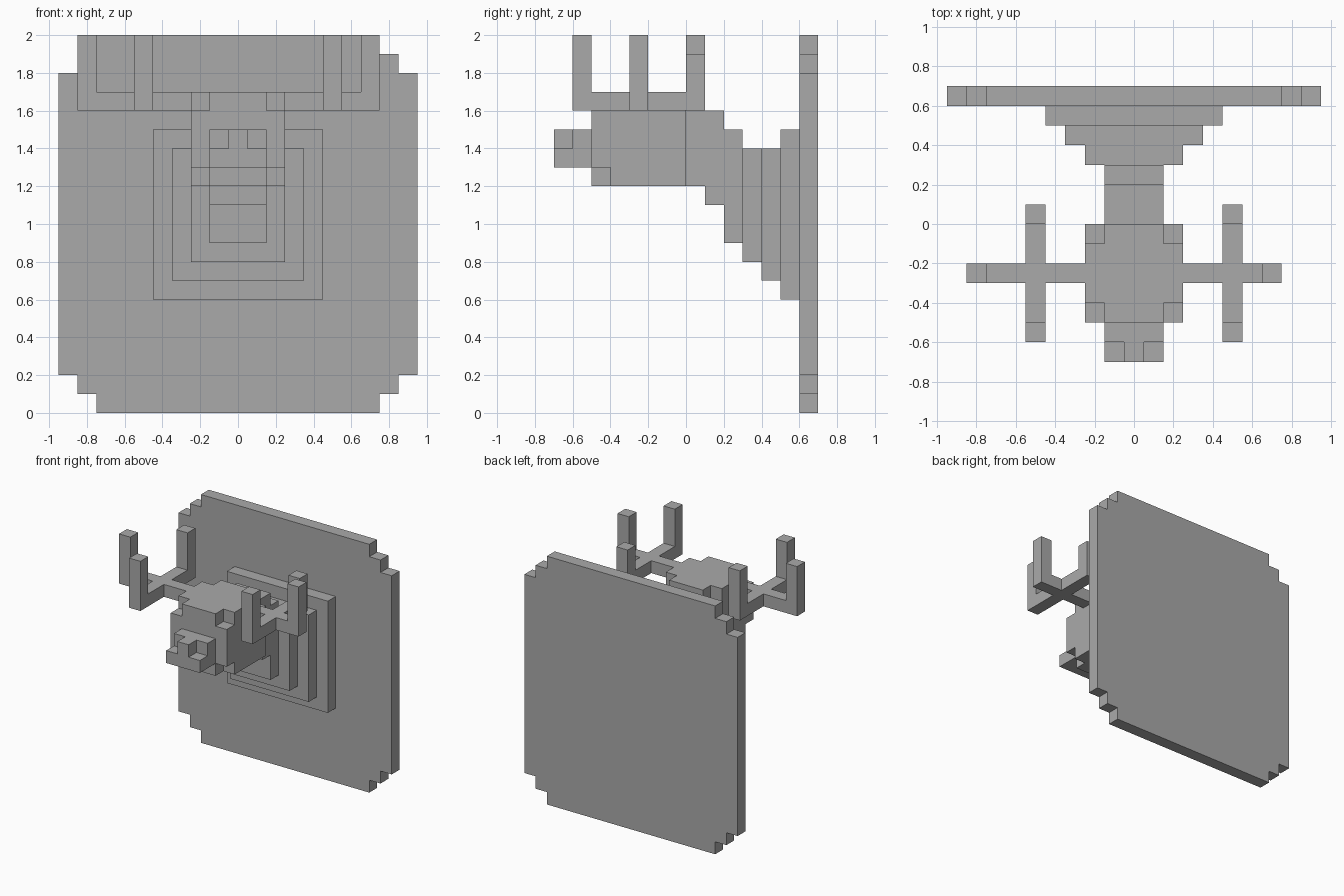
import bpy
import bmesh
from mathutils import Vector

default = bpy.data.objects.get("Cube")
if default:
    bpy.data.objects.remove(default, do_unlink=True)

grey = bpy.data.materials.new("grey")
COLOUR = (0.4, 0.4, 0.4, 1)
grey.use_nodes = True
grey.diffuse_color = COLOUR
grey.node_tree.nodes["Principled BSDF"].inputs["Base Color"].default_value = COLOUR


def blocks(name, boxes):
    """One object from boxes given as x, y and z ranges."""
    bm = bmesh.new()
    for ranges in boxes:
        low = Vector([r[0] for r in ranges])
        high = Vector([r[1] for r in ranges])
        for v in bmesh.ops.create_cube(bm, size=1)["verts"]:
            v.co = (low + high) / 2 + v.co * (high - low)
    mesh = bpy.data.meshes.new(name)
    bm.to_mesh(mesh)
    bm.free()
    mesh.materials.append(grey)
    obj = bpy.data.objects.new(name, mesh)
    bpy.context.collection.objects.link(obj)
    return obj


def wide(half):
    return (-half, half)


def stepped_plate(name, rows, y):
    """Upright plate with stair-stepped corners; rows are (z, half width)."""
    outline = []
    for (z0, w), (z1, _) in zip(rows, rows[1:]):
        outline += [(w, z0), (w, z1)]
    outline += [(-x, z) for x, z in reversed(outline)]
    bm = bmesh.new()
    face = bm.faces.new([bm.verts.new((x, y[0], z)) for x, z in outline])
    moved = bmesh.ops.extrude_face_region(bm, geom=[face])["geom"]
    bmesh.ops.translate(bm, vec=(0, y[1] - y[0], 0),
                        verts=[g for g in moved if isinstance(g, bmesh.types.BMVert)])
    bmesh.ops.recalc_face_normals(bm, faces=bm.faces)
    mesh = bpy.data.meshes.new(name)
    bm.to_mesh(mesh)
    bm.free()
    mesh.materials.append(grey)
    bpy.context.collection.objects.link(bpy.data.objects.new(name, mesh))


# Wall plaque
stepped_plate("plaque", [(0, .75), (.1, .85), (.2, .95), (1.8, .85), (1.9, .75), (2, 0)],
              (.6, .7))

# Neck, layer by layer from the head back to the plaque
neck_layers = [(.15, 1.2, 1.6), (.15, 1.1, 1.6), (.15, .9, 1.5),
               (.25, .8, 1.4), (.35, .7, 1.4), (.45, .6, 1.5)]
blocks("neck", [(wide(w), (i / 10, (i + 1) / 10), (bottom, top))
                for i, (w, bottom, top) in enumerate(neck_layers)])

# Head with cut jaw corners and a crown with cut corners
blocks("head", [
    (wide(.25), (-.5, 0), (1.3, 1.6)),
    (wide(.25), (-.4, 0), (1.2, 1.3)),
    (wide(.15), (-.5, -.4), (1.2, 1.3)),
])
blocks("crown", [
    (wide(.25), (-.4, -.1), (1.6, 1.7)),
    (wide(.15), (-.5, -.4), (1.6, 1.7)),
    (wide(.15), (-.1, 0), (1.6, 1.7)),
])

# Snout with a nostril notch on each side
blocks("snout", [
    (wide(.15), (-.7, -.5), (1.3, 1.4)),
    (wide(.15), (-.6, -.5), (1.4, 1.5)),
    (wide(.05), (-.7, -.6), (1.4, 1.5)),
])


# Antlers: the left one has a shorter beam and a shorter rear tine
def antler(name, side, reach, rear_top):
    def span(a, b):
        return tuple(sorted((side * a, side * b)))

    base = (1.6, 1.7)
    fork = span(.45, .55)
    blocks(name, [
        (span(.25, reach), (-.3, -.2), base),
        (fork, (-.6, -.3), base),
        (fork, (-.2, .1), base),
        (span(reach - .1, reach), (-.3, -.2), (1.7, 2)),
        (fork, (-.6, -.5), (1.7, 2)),
        (fork, (0, .1), (1.7, rear_top)),
    ])


antler("left_antler", 1, .75, 1.9)
antler("right_antler", -1, .85, 2)
